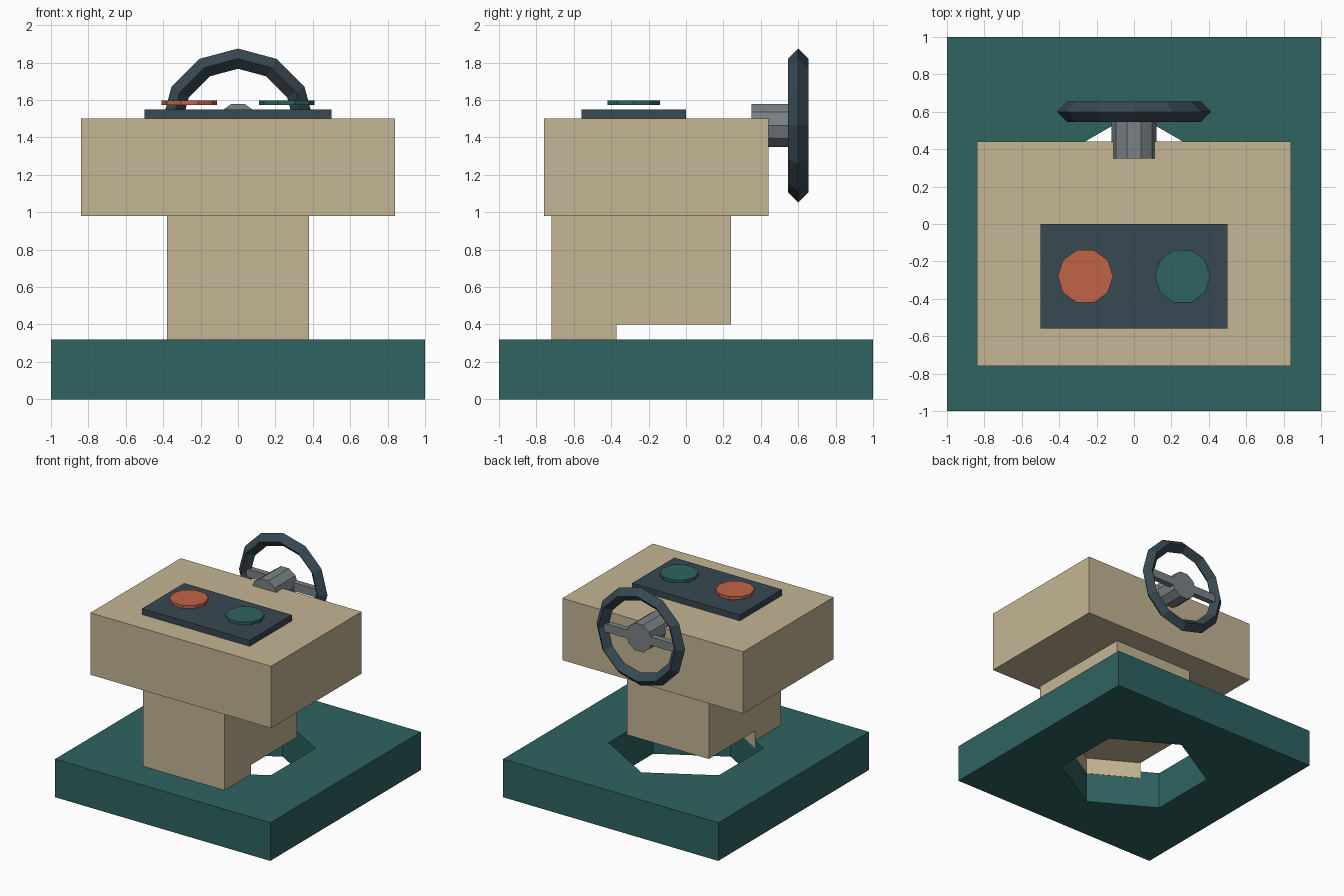
import bpy, bmesh, math
from mathutils import Vector

if "Cube" in bpy.data.objects:
    bpy.data.objects.remove(bpy.data.objects["Cube"])


def material(name, rgb):
    lin = [((c / 255 + 0.055) / 1.055) ** 2.4 for c in rgb]
    m = bpy.data.materials.new(name)
    m.diffuse_color = (*lin, 1)
    m.use_nodes = True
    m.node_tree.nodes["Principled BSDF"].inputs["Base Color"].default_value = m.diffuse_color
    return m


TAN = material("tan", (196, 181, 148))
TEAL = material("dark teal", (46, 99, 97))
SLATE = material("slate", (55, 72, 82))
ORANGE = material("burnt orange", (194, 100, 71))
GREY = material("grey", (122, 129, 133))


def finish(name, bm, mat):
    bmesh.ops.recalc_face_normals(bm, faces=bm.faces[:])
    me = bpy.data.meshes.new(name)
    bm.to_mesh(me)
    bm.free()
    if mat:
        me.materials.append(mat)
    ob = bpy.data.objects.new(name, me)
    bpy.context.collection.objects.link(ob)
    return ob


def box(name, lo, hi, mat):
    bm = bmesh.new()
    bmesh.ops.create_cube(bm, size=1)
    for v in bm.verts:
        v.co = [a + (c + 0.5) * (b - a) for a, b, c in zip(lo, hi, v.co)]
    return finish(name, bm, mat)


def prism(name, sides, r, start, end, mat, phase=0.0):
    """Regular prism between two points; runs along z, or along y."""
    start, end = Vector(start), Vector(end)
    along_y = abs(end.y - start.y) > 1e-6
    bm = bmesh.new()
    rings = []
    for p in (start, end):
        ring = []
        for i in range(sides):
            a = phase + math.tau * i / sides
            c, s = r * math.cos(a), r * math.sin(a)
            ring.append(bm.verts.new(p + Vector((c, 0, s) if along_y else (c, s, 0))))
        rings.append(ring)
        bm.faces.new(ring)
    for i in range(sides):
        j = (i + 1) % sides
        bm.faces.new((rings[0][i], rings[0][j], rings[1][j], rings[1][i]))
    return finish(name, bm, mat)


def cut(ob, cutter):
    mod = ob.modifiers.new("hole", 'BOOLEAN')
    mod.operation = 'DIFFERENCE'
    mod.solver = 'EXACT'
    mod.object = cutter
    cutter.hide_render = True
    cutter.hide_viewport = True
    cutter.display_type = 'WIRE'


# Base slab with hexagonal hole, and the pedestal notched by the same hole
base = box("base", (-1, -1, 0), (1, 1, 0.32), TEAL)
cut(base, prism("base_cutter", 6, 0.592, (0, 0, -0.3), (0, 0, 0.4), None, math.pi / 2))
pedestal = box("pedestal", (-0.38, -0.72, 0.26), (0.38, 0.24, 1.0), TAN)
cut(pedestal, prism("pedestal_cutter", 6, 0.59, (0, 0, -0.3), (0, 0, 0.4), None, math.pi / 2))

# Console head and control plate
box("console", (-0.84, -0.76, 0.98), (0.84, 0.44, 1.5), TAN)
box("control_plate", (-0.5, -0.56, 1.49), (0.5, 0, 1.55), SLATE)

# Buttons hovering just above the plate
for name, x, mat in (("left_button", -0.26, ORANGE), ("right_button", 0.26, TEAL)):
    prism(name, 10, 0.148, (x, -0.28, 1.572), (x, -0.28, 1.598), mat)

# Steering wheel: hub, cross bar and diamond-section rim
CZ = 1.464
prism("wheel_hub", 10, 0.12, (0, 0.35, CZ), (0, 0.625, CZ), GREY)
box("wheel_spokes", (-0.35, 0.575, CZ - 0.035), (0.35, 0.625, CZ + 0.035), GREY)

bm = bmesh.new()
N, R, r = 12, 0.357, 0.054
rings = []
for i in range(N):
    a = math.tau * i / N
    ring = []
    for k in range(4):
        b = math.tau * k / 4
        d = R + r * math.cos(b)
        ring.append(bm.verts.new((d * math.cos(a), 0.6 + r * math.sin(b), CZ + d * math.sin(a))))
    rings.append(ring)
for i in range(N):
    p, q = rings[i], rings[(i + 1) % N]
    for k in range(4):
        m = (k + 1) % 4
        bm.faces.new((p[k], p[m], q[m], q[k]))
finish("wheel_rim", bm, SLATE)
